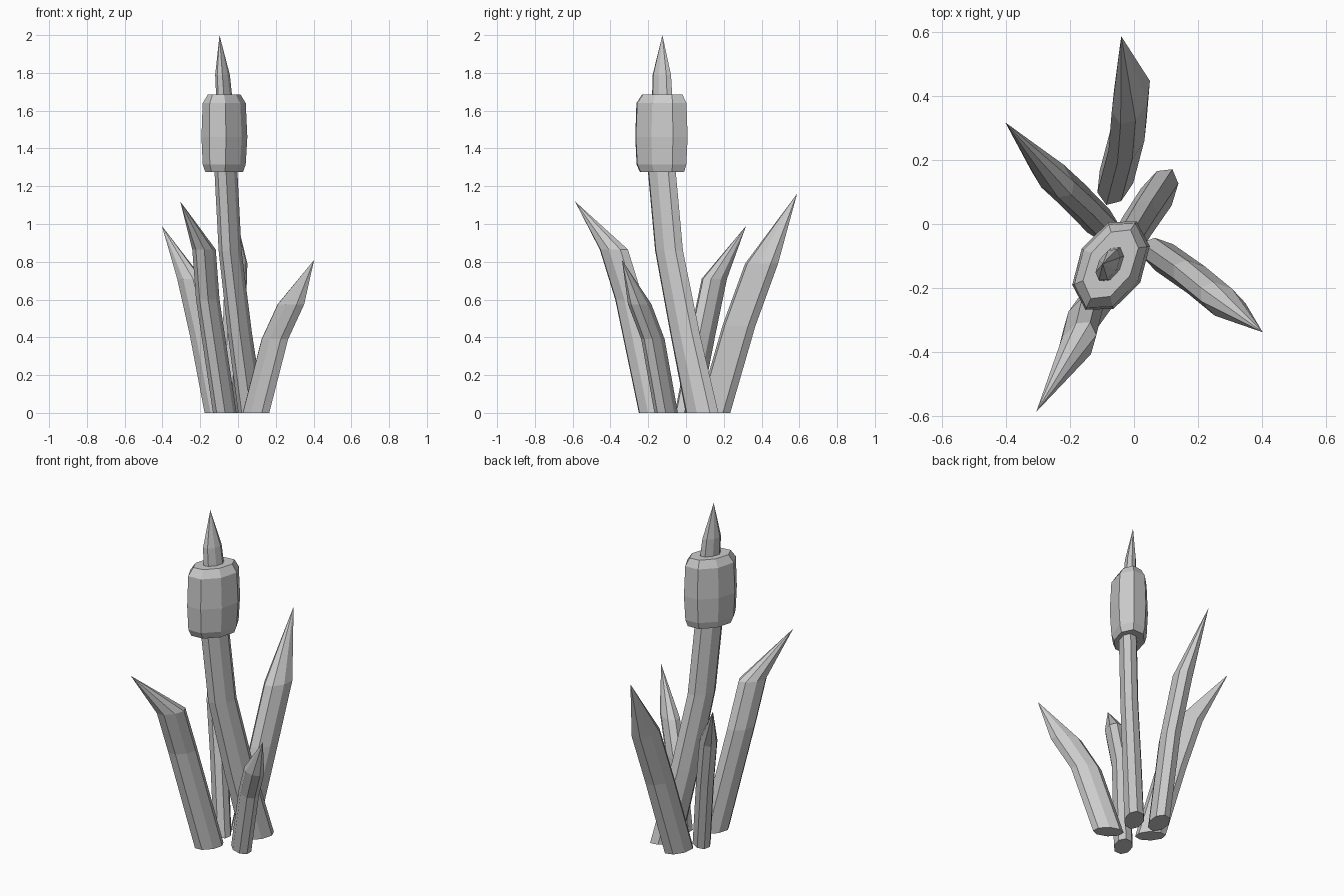
import bpy, bmesh
from math import sin, cos, radians, pi

if "Cube" in bpy.data.objects:
    bpy.data.objects.remove(bpy.data.objects["Cube"])

SIDES = 8


def loft(name, angle, rings, tip=None):
    """Stack flat elliptical octagons (x, y, z, long radius, short radius); end in a tip or a cap."""
    c, s = cos(radians(angle)), sin(radians(angle))
    bm = bmesh.new()
    loops = []
    for x, y, z, a, b in rings:
        loop = []
        for i in range(SIDES):
            t = 2 * pi * i / SIDES
            u, v = a * cos(t), b * sin(t)
            loop.append(bm.verts.new((x + u * c - v * s, y + u * s + v * c, z)))
        loops.append(loop)
    for lo, hi in zip(loops, loops[1:]):
        for i in range(SIDES):
            j = (i + 1) % SIDES
            bm.faces.new((lo[i], lo[j], hi[j], hi[i]))
    bm.faces.new(loops[0][::-1])
    if tip:
        apex = bm.verts.new(tip)
        for i in range(SIDES):
            bm.faces.new((loops[-1][i], loops[-1][(i + 1) % SIDES], apex))
    else:
        bm.faces.new(loops[-1])
    bmesh.ops.recalc_face_normals(bm, faces=bm.faces)
    mesh = bpy.data.meshes.new(name)
    bm.to_mesh(mesh)
    bm.free()
    bpy.context.collection.objects.link(bpy.data.objects.new(name, mesh))


# Curved stem
loft("stem", 60, [
    (0.07, 0.085, 0.0, 0.10, 0.055),
    (0.01, -0.005, 0.42, 0.09, 0.053),
    (-0.042, -0.09, 0.86, 0.085, 0.05),
    (-0.065, -0.13, 1.30, 0.085, 0.05)])

# Seed head with bevelled ends
loft("seed_head", 60, [
    (-0.073, -0.127, 1.275, 0.135, 0.085),
    (-0.073, -0.13, 1.315, 0.152, 0.098),
    (-0.072, -0.13, 1.46, 0.160, 0.106),
    (-0.073, -0.13, 1.64, 0.153, 0.098),
    (-0.073, -0.126, 1.685, 0.124, 0.070)])

# Spike on top of the head
loft("spike", 60, [
    (-0.073, -0.126, 1.67, 0.062, 0.034),
    (-0.082, -0.128, 1.79, 0.056, 0.031)], tip=(-0.098, -0.125, 2.0))

# Leaves: long-axis angle, (x, y, z) of the three rings, tip, radii
leaves = {
    "leaf_back": (70, [(-0.055, 0.147, 0), (-0.02, 0.28, 0.46), (-0.01, 0.40, 0.79)],
                  (-0.04, 0.588, 1.16), 0.093, 0.056),
    "leaf_left": (135, [(-0.11, 0.008, 0), (-0.19, 0.09, 0.42), (-0.255, 0.15, 0.71)],
                  (-0.403, 0.318, 0.99), 0.084, 0.05),
    "leaf_right": (-33, [(0.095, -0.105, 0), (0.195, -0.175, 0.39), (0.28, -0.245, 0.575)],
                   (0.403, -0.339, 0.81), 0.084, 0.05),
    "leaf_front": (60, [(-0.07, -0.175, 0), (-0.16, -0.3, 0.6), (-0.18, -0.382, 0.865)],
                   (-0.306, -0.588, 1.12), 0.086, 0.052),
}
for name, (angle, path, tip, a, b) in leaves.items():
    loft(name, angle, [(*p, a, b) for p in path], tip)
